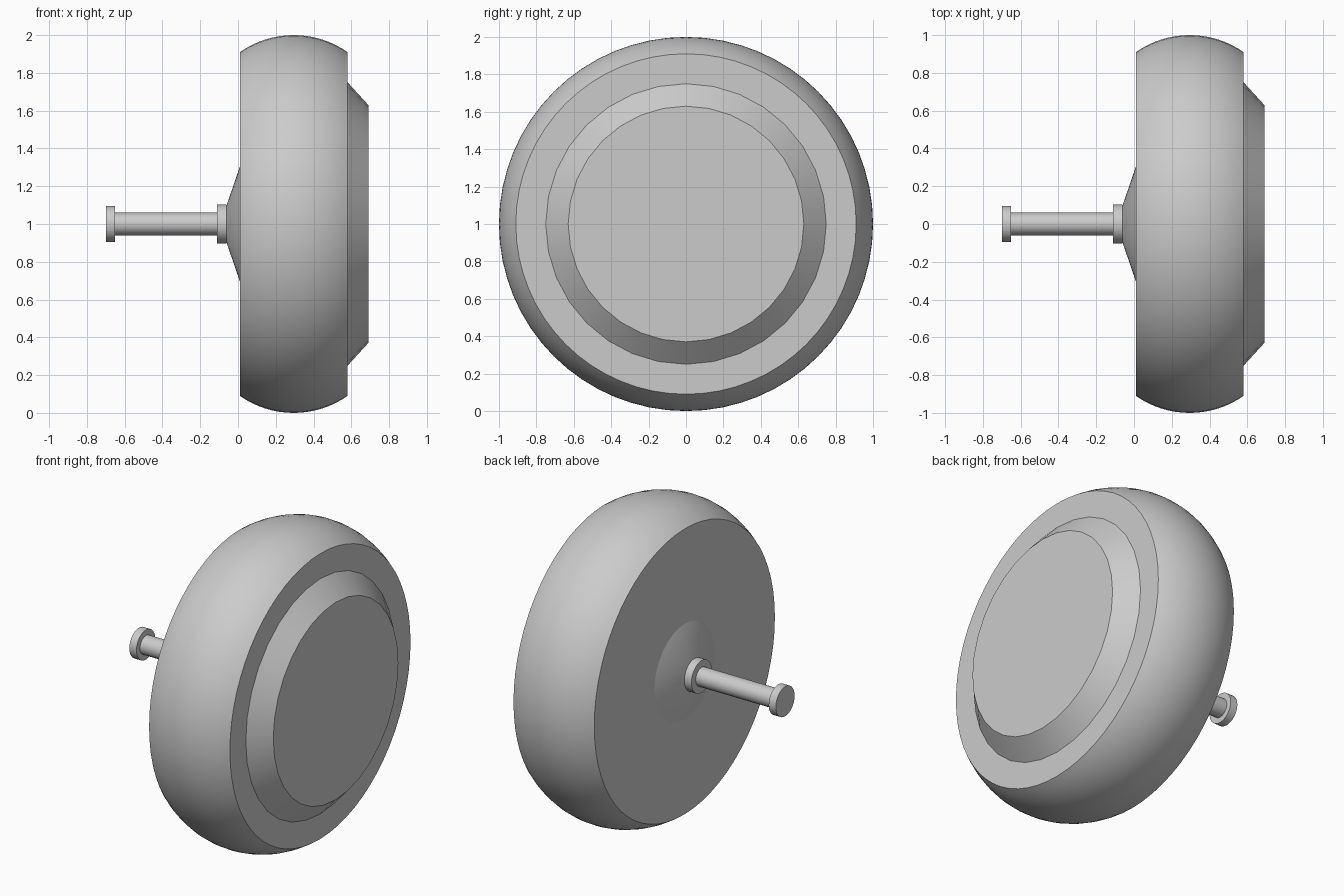
import bpy
import math

default = bpy.data.objects.get("Cube")
if default:
    bpy.data.objects.remove(default, do_unlink=True)

grey = bpy.data.materials.new("plain grey")
grey.use_nodes = True
colour = (0.6, 0.6, 0.6, 1)
grey.diffuse_color = colour
grey.node_tree.nodes["Principled BSDF"].inputs["Base Color"].default_value = colour

AXLE_HEIGHT = 1.0


def lathe(name, profile, sides):
    """Spin (x, radius) points about the horizontal axle, with flat end caps."""
    verts, faces = [], []
    for x, radius in profile:
        for i in range(sides):
            a = math.tau * i / sides
            verts.append((x, radius * math.sin(a), AXLE_HEIGHT + radius * math.cos(a)))
    for ring in range(len(profile) - 1):
        for i in range(sides):
            j = (i + 1) % sides
            a, b = ring * sides, (ring + 1) * sides
            faces.append((a + i, a + j, b + j, b + i))
    last = (len(profile) - 1) * sides
    faces.append(tuple(reversed(range(sides))))
    faces.append(tuple(range(last, last + sides)))
    mesh = bpy.data.meshes.new(name)
    mesh.from_pydata(verts, [], faces)
    mesh.materials.append(grey)
    obj = bpy.data.objects.new(name, mesh)
    bpy.context.collection.objects.link(obj)
    bpy.ops.object.select_all(action="DESELECT")
    obj.select_set(True)
    bpy.context.view_layer.objects.active = obj
    # Outward normals, then smooth shading with sharp rims
    bpy.ops.object.mode_set(mode="EDIT")
    bpy.ops.mesh.select_all(action="SELECT")
    bpy.ops.mesh.normals_make_consistent(inside=False)
    bpy.ops.object.mode_set(mode="OBJECT")
    bpy.ops.object.shade_smooth_by_angle(angle=math.radians(30))
    return obj


# Tyre with a rounded tread
centre, half_width, edge_radius, crown = 0.295, 0.285, 0.91, 0.09
arc = (half_width ** 2 + crown ** 2) / (2 * crown)
sweep = math.asin(half_width / arc)
tread = []
for i in range(17):
    t = sweep * (i / 8 - 1)
    tread.append((centre + arc * math.sin(t), 1 - arc + arc * math.cos(t)))
lathe("tyre", tread, 64)

# Bevelled plate on the outer side
lathe("hub_plate", [(0.57, 0.75), (0.58, 0.75), (0.69, 0.63)], 32)

# Shallow cone where the axle meets the wheel
lathe("hub_cone", [(-0.06, 0.1), (0.012, 0.31)], 32)

# Axle rod with a collar at each end
lathe("axle_rod", [(-0.66, 0.06), (-0.1, 0.06)], 16)
lathe("inner_collar", [(-0.11, 0.103), (-0.06, 0.103)], 32)
lathe("outer_collar", [(-0.7, 0.095), (-0.65, 0.095)], 32)
